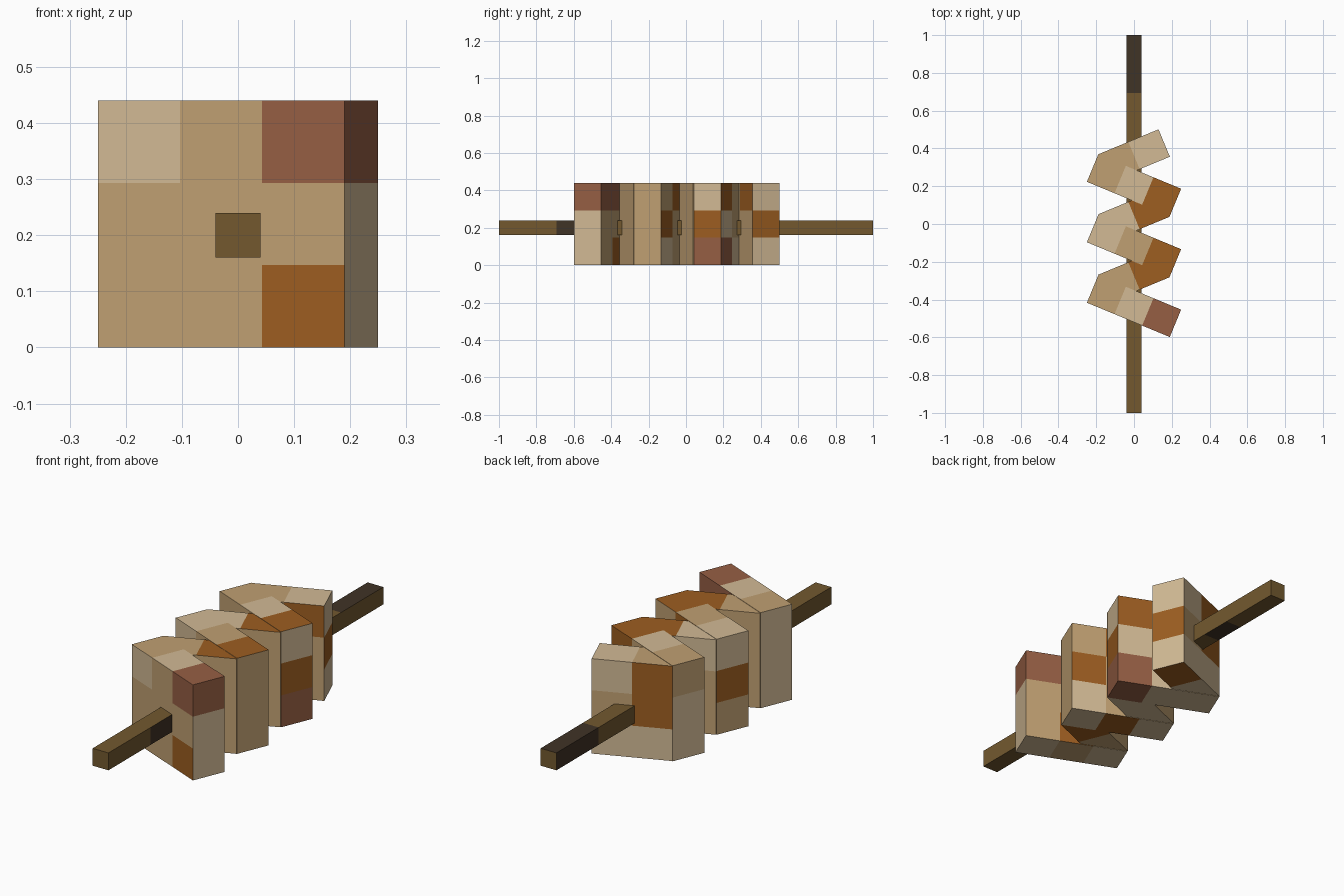
import bpy, bmesh, math
from mathutils import Matrix, Vector

if "Cube" in bpy.data.objects:
    bpy.data.objects.remove(bpy.data.objects["Cube"])

# Flat colours
def srgb(c):
    return [((v / 255 + 0.055) / 1.055) ** 2.4 for v in c] + [1]

COLOURS = {"L": ("pale_tan", (210, 186, 149)), "T": ("tan", (192, 160, 114)),
           "O": ("roasted_orange", (157, 94, 33)), "R": ("reddish_brown", (150, 95, 68)),
           "B": ("stick_brown", (115, 89, 47)), "D": ("charred_brown", (64, 51, 38))}
KEYS = list(COLOURS)
MATS = []
for key in KEYS:
    m = bpy.data.materials.new(COLOURS[key][0])
    m.diffuse_color = srgb(COLOURS[key][1])
    m.use_nodes = True
    m.node_tree.nodes["Principled BSDF"].inputs["Base Color"].default_value = m.diffuse_color
    MATS.append(m)


def panelled_box(name, size, cells, centre, angle, patterns):
    """Box cut into cells; each side has rows of colour letters, top row first."""
    bm = bmesh.new()
    half = Vector(size) / 2
    sides = {"front": (1, -1, 0, 2), "back": (1, 1, 0, 2), "left": (0, -1, 1, 2),
             "right": (0, 1, 1, 2), "bottom": (2, -1, 0, 1), "top": (2, 1, 0, 1)}
    for side, (axis, sign, u, v) in sides.items():
        rows = patterns[side].split()
        for j in range(cells[v]):
            row = rows[min(cells[v] - 1 - j, len(rows) - 1)]
            for i in range(cells[u]):
                quad = []
                for du, dv in ((0, 0), (1, 0), (1, 1), (0, 1)):
                    p = Vector((0, 0, 0))
                    p[axis] = sign * half[axis]
                    p[u] = (2 * (i + du) / cells[u] - 1) * half[u]
                    p[v] = (2 * (j + dv) / cells[v] - 1) * half[v]
                    quad.append(bm.verts.new(p))
                f = bm.faces.new(quad)
                f.material_index = KEYS.index(row[min(i, len(row) - 1)])
    bmesh.ops.remove_doubles(bm, verts=bm.verts, dist=1e-5)
    bmesh.ops.recalc_face_normals(bm, faces=bm.faces)
    bm.transform(Matrix.Translation(centre) @ Matrix.Rotation(math.radians(angle), 4, "Z"))
    me = bpy.data.meshes.new(name)
    bm.to_mesh(me)
    bm.free()
    for m in MATS:
        me.materials.append(m)
    ob = bpy.data.objects.new(name, me)
    bpy.context.collection.objects.link(ob)


def sides(front, back, left, right, bottom, top):
    return dict(front=front, back=back, left=left, right=right, bottom=bottom, top=top)


# Long slices, leaning back on the left
long_slices = [
    (-0.435, sides("LTR TTT TTO", "TRR TTT TOT", "L L L", "R L L", "LTL", "TLR")),
    (-0.115, sides("LTT TTT TTT", "LOT TTO TTL", "L O T", "T T T", "LOL", "LTO")),
    (0.205, sides("TTT TTT TTT", "TTO TTL TLR", "T L L", "L O R", "LLR", "TLO")),
]
for n, (y, pat) in enumerate(long_slices, 1):
    panelled_box(f"long_slice_{n}", (0.475, 0.157, 0.44), (3, 1, 3), (0, y, 0.22), -22.5, pat)

# Short slices, folded the other way between the long ones
short_slices = [
    (-0.275, sides("TT TT TT", "TT TT TT", "T T T", "T T T", "TO", "TO")),
    (0.045, sides("TT TT TT", "LL TT TT", "T T T", "T T T", "LL", "LO")),
    (0.3625, sides("TO TT TT", "OL OT LL", "T T T", "L O L", "LO", "TL")),
]
for n, (y, pat) in enumerate(short_slices, 1):
    panelled_box(f"short_slice_{n}", (0.346, 0.157, 0.437), (2, 1, 3), (0, y, 0.22), 22.5, pat)

# Square stick through the middle, charred in places (letters run front to back)
def along(letters):
    return " ".join(reversed(letters))

plain = "B" * 13
stick = sides("B", "B", "BBBBBBBBBBBDD", "BBDBBBBBBBBBB", along("BBDBBBBBBBDBB"), along("BBBBBBBBBBBDD"))
panelled_box("stick", (0.08, 2.0, 0.08), (1, 13, 1), (0, 0, 0.2), 0, stick)
